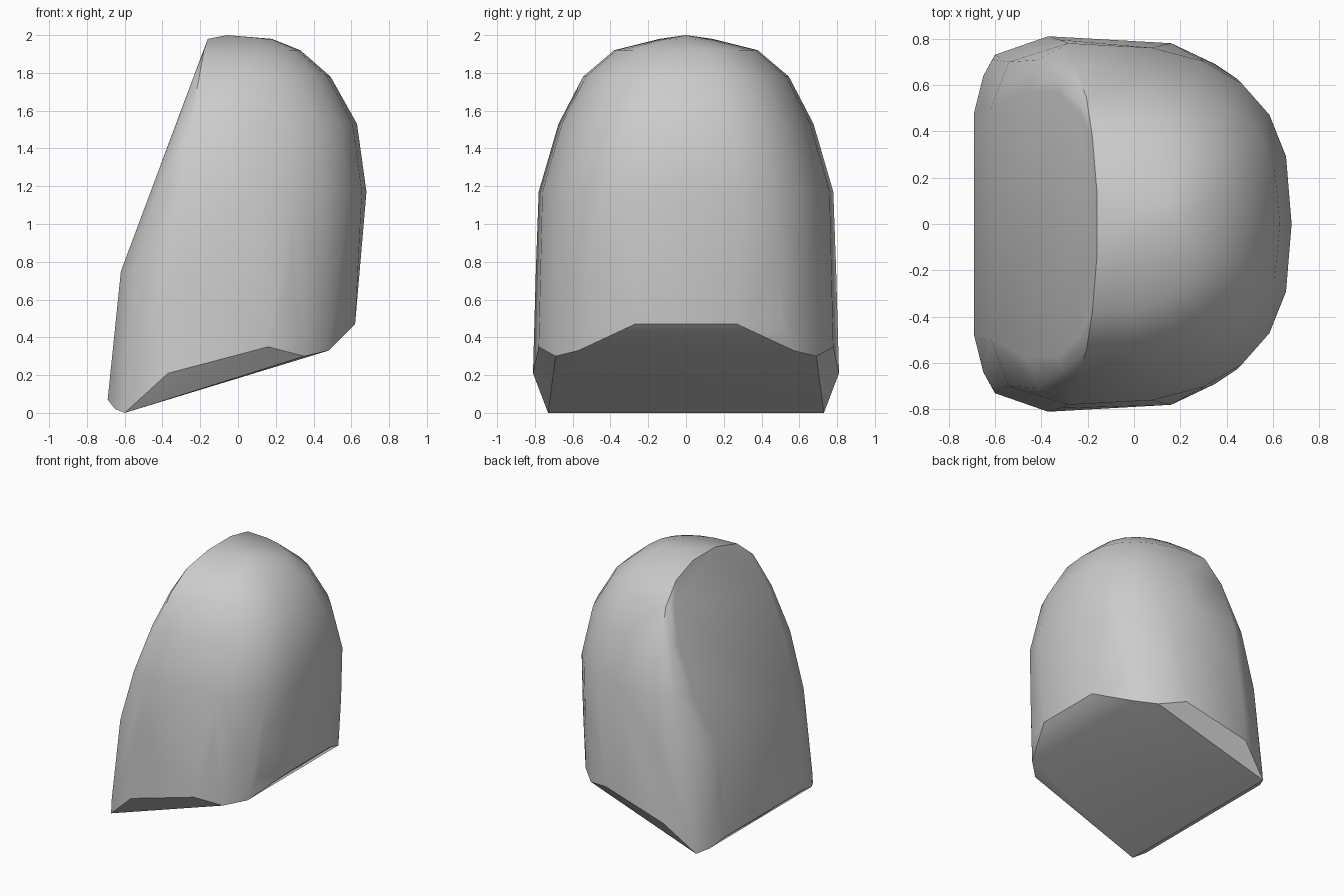
import bpy
import bmesh
import math

cube = bpy.data.objects.get("Cube")
if cube:
    bpy.data.objects.remove(cube, do_unlink=True)


def make_material(name, colour):
    material = bpy.data.materials.new(name)
    material.use_nodes = True
    material.diffuse_color = colour
    shader = material.node_tree.nodes["Principled BSDF"]
    shader.inputs["Base Color"].default_value = colour
    return material


def half_section(left, right, width, rounding):
    """Half outline: flat left end, rounded corner, then a full squarish curve."""
    shoulder = left + 0.3 * rounding
    points = [
        (left, width * (0.92 - 0.3 * rounding)),
        (left + 0.08 * rounding, width * (0.95 - 0.07 * rounding)),
    ]
    steps = 6
    power = 0.8 - 0.12 * rounding
    for i in range(steps + 1):
        angle = math.pi / 2 * (1 - i / steps)
        x = shoulder + (right - shoulder) * max(math.cos(angle), 0) ** power
        y = width * max(math.sin(angle), 0) ** power
        points.append((x, y))
    return points


# Body levels: height, left end, right end, half width, corner rounding
levels = [
    (0.50, -0.645, 0.62, 0.80, 1.0),
    (0.75, -0.62, 0.645, 0.795, 1.0),
    (1.17, -0.463, 0.68, 0.78, 0.6),
    (1.53, -0.328, 0.63, 0.675, 0.25),
    (1.78, -0.235, 0.49, 0.545, 0.1),
    (1.92, -0.18, 0.33, 0.38, 0.0),
    (1.98, -0.16, 0.18, 0.14, 0.0),
]

# Slanted underside and its chamfer
half_points = [
    (-0.60, 0.73, 0.0), (0.35, 0.69, 0.30), (0.48, 0.57, 0.33),
    (-0.65, 0.64, 0.02), (-0.69, 0.48, 0.07),
    (-0.61, 0.71, 0.09), (-0.37, 0.81, 0.21),
    (0.16, 0.78, 0.35), (0.62, 0.27, 0.47),
]
for z, left, right, width, rounding in levels:
    for x, y in half_section(left, right, width, rounding):
        half_points.append((x, y, z))

# Wrap one skin around both mirrored halves and the crown point
bm = bmesh.new()
for x, y, z in half_points:
    for side in (-1, 1):
        bm.verts.new((x, y * side, z))
bm.verts.new((-0.06, 0, 2))
bmesh.ops.remove_doubles(bm, verts=bm.verts, dist=0.001)
bmesh.ops.convex_hull(bm, input=bm.verts)
loose = [v for v in bm.verts if not v.link_faces]
bmesh.ops.delete(bm, geom=loose, context="VERTS")
bmesh.ops.dissolve_limit(bm, angle_limit=math.radians(1),
                         verts=bm.verts, edges=bm.edges)
bmesh.ops.recalc_face_normals(bm, faces=bm.faces)

mesh = bpy.data.meshes.new("domed_block")
bm.to_mesh(mesh)
bm.free()
mesh.materials.append(make_material("plain grey", (0.6, 0.6, 0.6, 1)))
block = bpy.data.objects.new("domed_block", mesh)
bpy.context.collection.objects.link(block)

# Smooth the dome, keep the flat cuts crisp
bpy.ops.object.select_all(action="DESELECT")
block.select_set(True)
bpy.context.view_layer.objects.active = block
bpy.ops.object.shade_smooth_by_angle(angle=math.radians(32))
